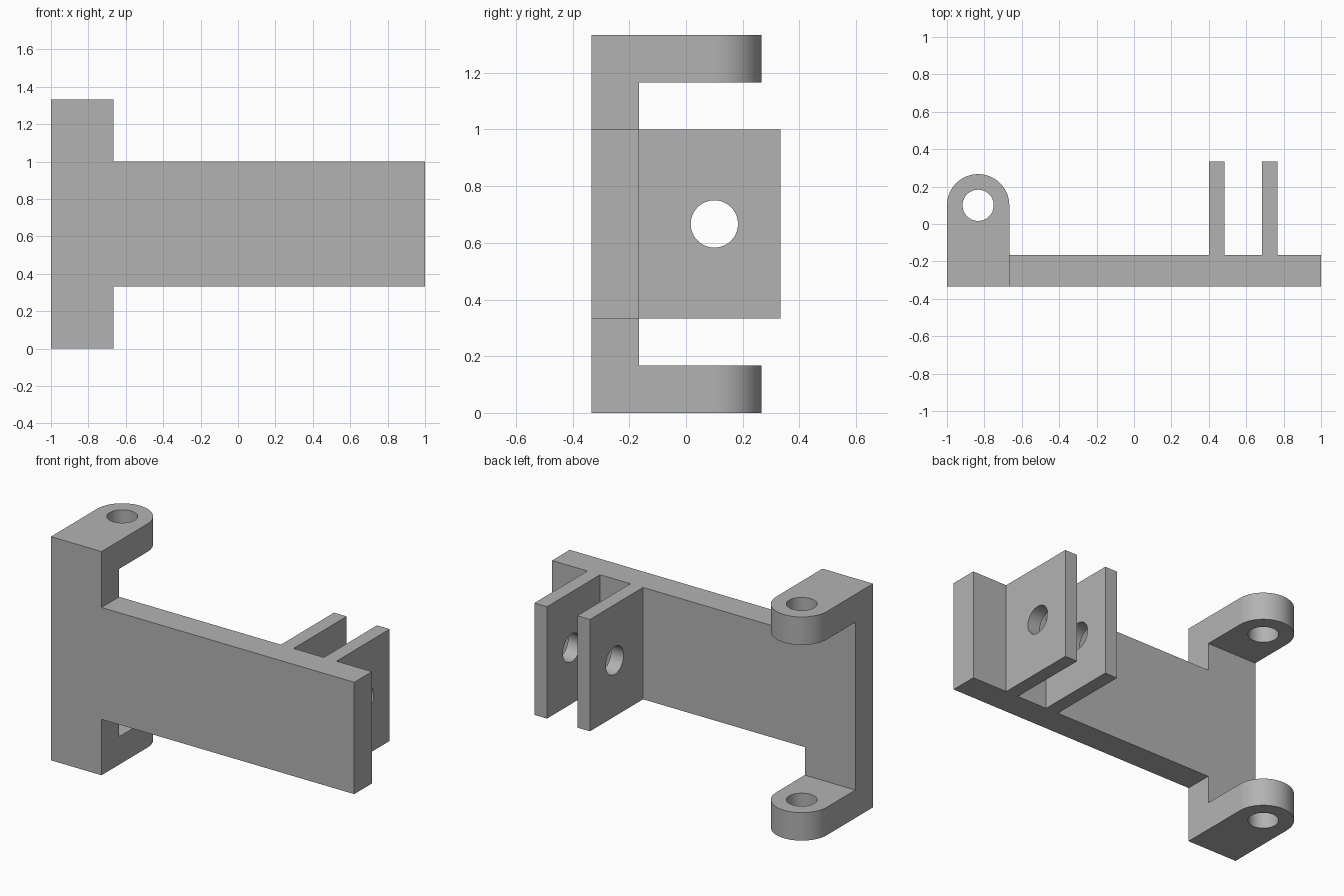
import bpy
import bmesh
from math import pi, cos, sin, radians
from mathutils import Matrix, Vector

old = bpy.data.objects.get("Cube")
if old:
    bpy.data.objects.remove(old, do_unlink=True)

T = 1 / 6                      # basic wall thickness
BACK, FRONT = -T, -2 * T       # rear and front of the main plate
LUG_X, HOLE_Y, HOLE_R = -5 * T, 0.1, T / 2

grey = bpy.data.materials.new("plain_grey")
grey.use_nodes = True
colour = (0.45, 0.45, 0.45, 1)
grey.diffuse_color = colour
grey.node_tree.nodes["Principled BSDF"].inputs["Base Color"].default_value = colour


def prism(name, outline, direction):
    """Extrude a closed outline along a direction into a solid."""
    bm = bmesh.new()
    face = bm.faces.new([bm.verts.new(p) for p in outline])
    grown = bmesh.ops.extrude_face_region(bm, geom=[face])["geom"]
    verts = [v for v in grown if isinstance(v, bmesh.types.BMVert)]
    bmesh.ops.translate(bm, verts=verts, vec=Vector(direction))
    bmesh.ops.recalc_face_normals(bm, faces=bm.faces)
    return finish(name, bm)


def cylinder(name, centre, radius, depth, rotation):
    bm = bmesh.new()
    bmesh.ops.create_cone(bm, cap_ends=True, segments=64, radius1=radius,
                          radius2=radius, depth=depth,
                          matrix=Matrix.Translation(centre) @ rotation)
    return finish(name, bm)


def finish(name, bm):
    mesh = bpy.data.meshes.new(name)
    bm.to_mesh(mesh)
    bm.free()
    mesh.materials.append(grey)
    obj = bpy.data.objects.new(name, mesh)
    bpy.context.collection.objects.link(obj)
    return obj


def combine(target, tool, operation):
    """Apply a boolean and discard the tool object."""
    mod = target.modifiers.new(operation.lower(), 'BOOLEAN')
    mod.operation, mod.solver, mod.object = operation, 'EXACT', tool
    bpy.context.view_layer.objects.active = target
    bpy.ops.object.modifier_apply(modifier=mod.name)
    bpy.data.objects.remove(tool, do_unlink=True)


# Main plate with the tall column at its right end
plate_outline = [(-1, 0), (-4 * T, 0), (-4 * T, 2 * T), (1, 2 * T),
                 (1, 1), (-4 * T, 1), (-4 * T, 8 * T), (-1, 8 * T)]
bracket = prism("bracket", [(x, FRONT, z) for x, z in plate_outline],
                (0, T, 0))

# Round-ended hinge lugs at the top and bottom of the column
for name, z in (("lower_lug", 0), ("upper_lug", 7 * T)):
    arc = [(LUG_X + T * cos(a), HOLE_Y + T * sin(a), z)
           for a in (pi * i / 32 for i in range(33))]
    outline = [(-1, FRONT, z), (-4 * T, FRONT, z)] + arc
    combine(bracket, prism(name, outline, (0, 0, T)), 'UNION')

# Pair of clevis ears behind the plate
for name, x in (("inner_ear", 0.4), ("outer_ear", 0.4 + 1.7 * T)):
    outline = [(x, y, z) for y, z in ((-1.5 * T, 2 * T), (2 * T, 2 * T),
                                      (2 * T, 1), (-1.5 * T, 1))]
    combine(bracket, prism(name, outline, (T / 2, 0, 0)), 'UNION')

# Pin holes through the lugs and through the ears
combine(bracket, cylinder("lug_bore", (LUG_X, HOLE_Y, 4 * T), HOLE_R, 3,
                          Matrix.Identity(4)), 'DIFFERENCE')
combine(bracket, cylinder("ear_bore", (3.5 * T, HOLE_Y, 4 * T), HOLE_R, 0.8,
                          Matrix.Rotation(pi / 2, 4, 'Y')), 'DIFFERENCE')

# Merge coplanar faces, then smooth the round surfaces only
bm = bmesh.new()
bm.from_mesh(bracket.data)
bmesh.ops.remove_doubles(bm, verts=bm.verts, dist=1e-5)
bmesh.ops.dissolve_limit(bm, angle_limit=radians(0.5), verts=bm.verts,
                         edges=bm.edges)
bm.to_mesh(bracket.data)
bm.free()
bpy.ops.object.select_all(action='DESELECT')
bracket.select_set(True)
bpy.context.view_layer.objects.active = bracket
bpy.ops.object.shade_smooth_by_angle(angle=radians(30))
